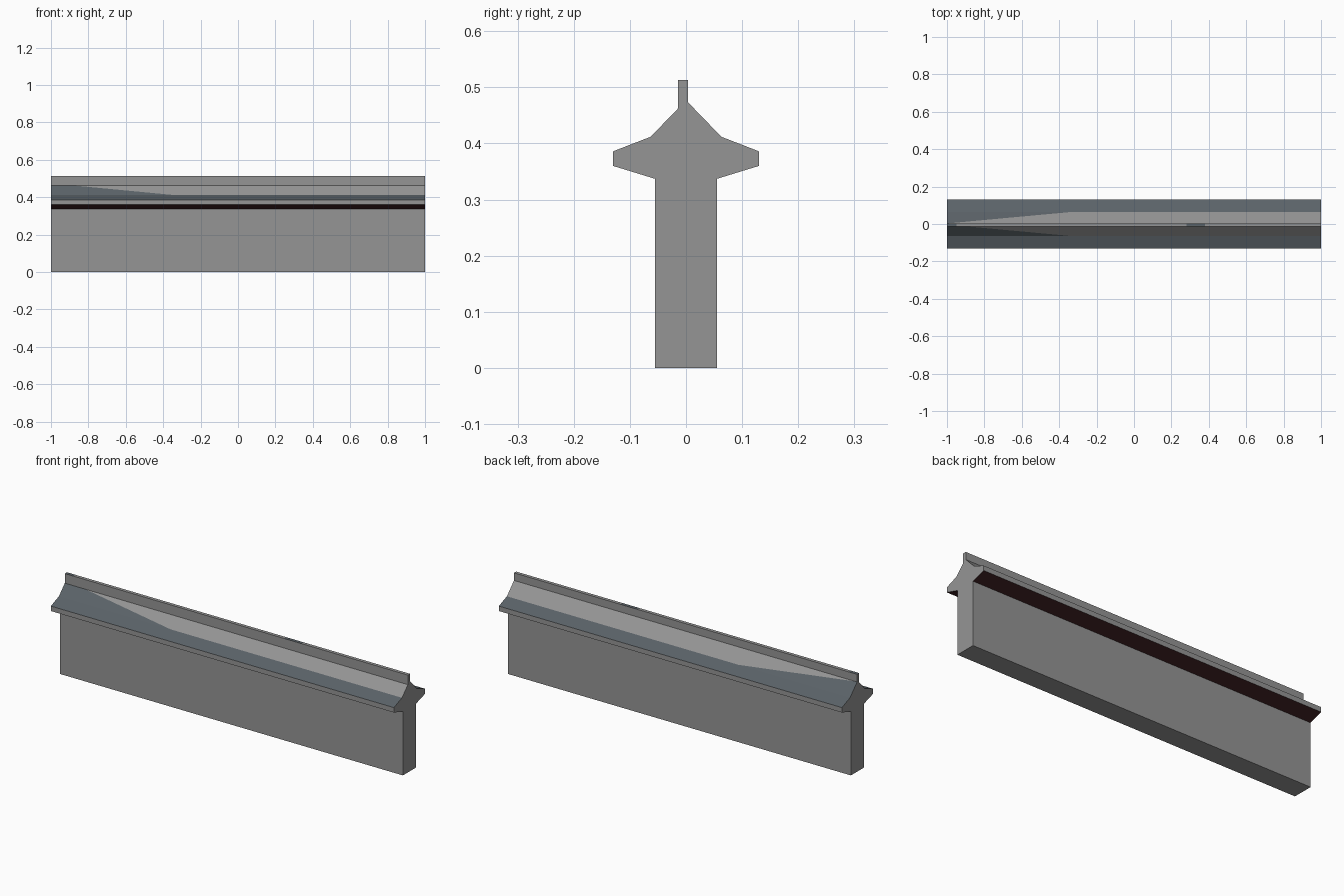
import bpy, bmesh

if "Cube" in bpy.data.objects:
    bpy.data.objects.remove(bpy.data.objects["Cube"])

def mat(name, c):
    m = bpy.data.materials.new(name)
    m.diffuse_color = (*c, 1)
    m.use_nodes = True
    m.node_tree.nodes["Principled BSDF"].inputs["Base Color"].default_value = m.diffuse_color
    return m

GREY = mat("stone_grey", (0.30, 0.30, 0.30))
SLATE = mat("slate_blue_grey", (0.105, 0.125, 0.14))
RED = mat("dark_red_brown", (0.055, 0.016, 0.018))
MATS = [GREY, SLATE, RED]

def finish(name, bm):
    bmesh.ops.recalc_face_normals(bm, faces=bm.faces)
    me = bpy.data.meshes.new(name)
    for m in MATS:
        me.materials.append(m)
    bm.to_mesh(me)
    bm.free()
    ob = bpy.data.objects.new(name, me)
    bpy.context.collection.objects.link(ob)
    return ob

def extrude_x(name, profile, stations, colour=None):
    """Closed (y, z) profile swept along x; colour(normal, centre) picks a material."""
    bm = bmesh.new()
    rings = [[bm.verts.new((x, y, z)) for y, z in profile] for x in stations]
    n = len(profile)
    for a, b in zip(rings, rings[1:]):
        for i in range(n):
            j = (i + 1) % n
            bm.faces.new((a[i], a[j], b[j], b[i]))
    bm.faces.new(rings[0])
    bm.faces.new(rings[-1])
    bmesh.ops.recalc_face_normals(bm, faces=bm.faces)
    if colour:
        for f in bm.faces:
            f.material_index = colour(f.normal, f.calc_center_median())
    return bm

# wall body
w = 0.055
finish("wall", extrude_x("wall", [(-w, 0), (w, 0), (w, 0.34), (-w, 0.34)], (-1, 1)))

# coping: flared eaves with steeper upper slopes
half = [(w, 0.337), (0.13, 0.36), (0.13, 0.386), (0.063, 0.412), (0.003, 0.474)]
profile = half + [(-y, z) for y, z in reversed(half)]

def coping_colour(n, c):
    if n.z < -0.2:
        return 2                      # red underside
    if 0.85 < n.z and abs(c.y) > 0.05:
        return 1                      # slate lower slope
    return 0

bm = extrude_x("coping", profile, (-1, -0.35, 1), coping_colour)
# split the steep slopes at the left end: the lower triangle is slate
steep = [f for f in bm.faces if 0.5 < f.normal.z < 0.85 and f.calc_center_median().x < -0.35]
for f in steep:
    top = max((v for v in f.verts if v.co.x < -0.9), key=lambda v: v.co.z)
    low = min((v for v in f.verts if v.co.x > -0.9), key=lambda v: v.co.z)
    new, _ = bmesh.utils.face_split(f, top, low)
    for t in (f, new):
        if t.calc_center_median().z < 0.44:
            t.material_index = 1
finish("coping", bm)

# ridge strip with small slate patches on its top
def ridge_colour(n, c):
    return 1 if n.z > 0.9 and (c.x < -0.95 or 0.28 < c.x < 0.38) else 0

ridge = [(-0.014, 0.462), (0.004, 0.462), (0.004, 0.513), (-0.014, 0.513)]
finish("ridge", extrude_x("ridge", ridge, (-1, -0.95, 0.28, 0.38, 1), ridge_colour))
